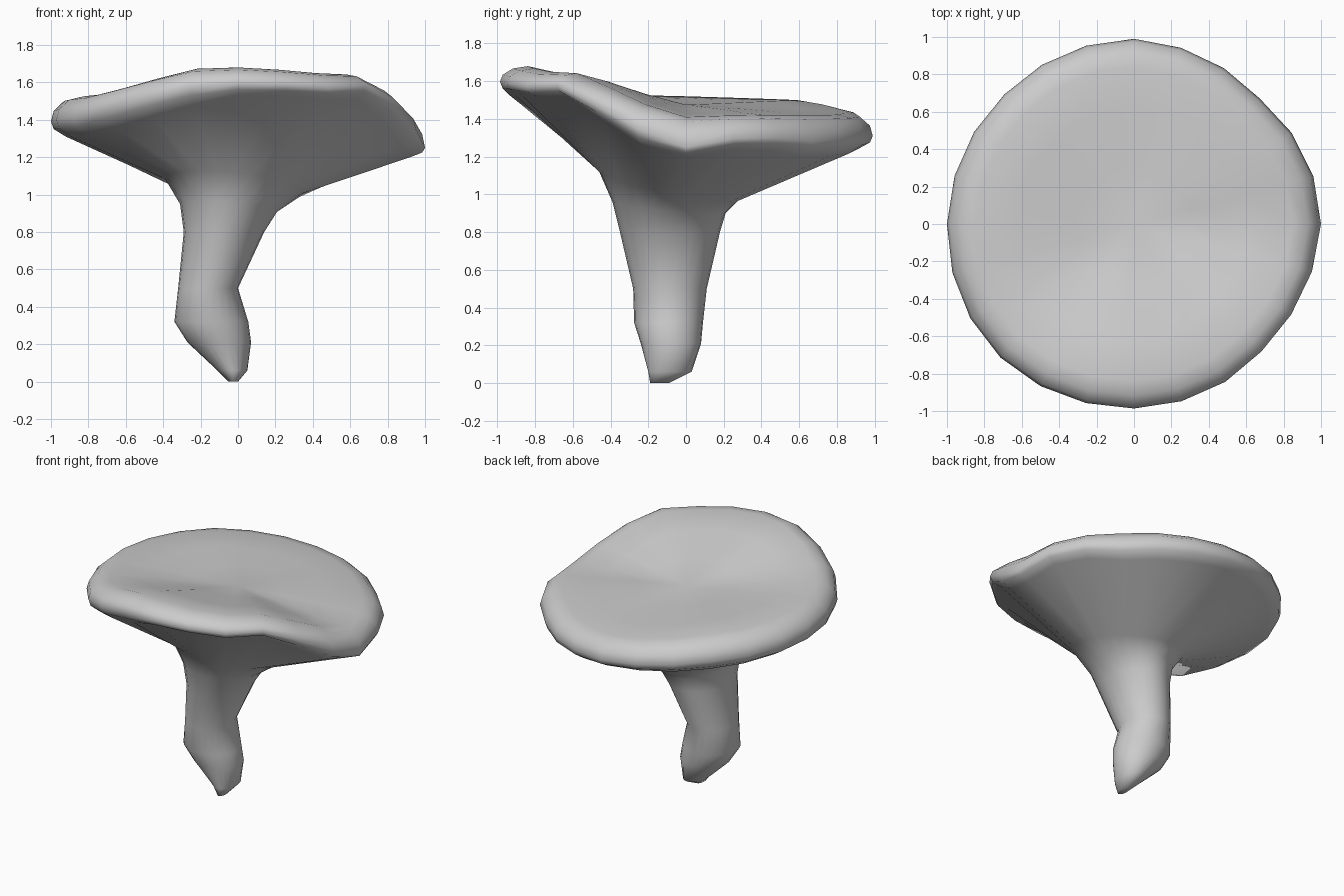
import bpy, bmesh
from math import sin, cos, radians

if "Cube" in bpy.data.objects:
    bpy.data.objects.remove(bpy.data.objects["Cube"])

N = 24

# cap rim heights by angle: angle, underside edge, outer edge, top edge, outer radius
RIM = [(0, 1.20, 1.25, 1.41, 1.0), (20, 1.25, 1.31, 1.42, 0.99), (45, 1.20, 1.28, 1.42, 0.95),
       (70, 1.21, 1.30, 1.42, 0.97), (90, 1.24, 1.31, 1.43, 0.99), (135, 1.28, 1.37, 1.50, 0.98),
       (180, 1.31, 1.39, 1.52, 1.0), (208, 1.31, 1.41, 1.53, 1.01), (225, 1.36, 1.46, 1.57, 1.01),
       (257, 1.49, 1.59, 1.68, 0.99), (275, 1.54, 1.60, 1.68, 0.985), (300, 1.51, 1.57, 1.65, 0.975),
       (320, 1.52, 1.58, 1.64, 0.96), (340, 1.28, 1.38, 1.50, 0.98), (360, 1.20, 1.25, 1.41, 1.0)]

# stem sections: xmin, xmax, ymin, ymax, z, tilt in x, tilt in y
STEM = [(-0.05, 0.00, -0.19, -0.09, 0.0, 0, 0),
        (-0.11, 0.05, -0.20, 0.03, 0.06, 0, 0),
        (-0.27, 0.07, -0.24, 0.08, 0.21, 0, 0),
        (-0.34, 0.055, -0.275, 0.09, 0.32, 0, 0),
        (-0.32, 0.00, -0.28, 0.11, 0.50, 0, 0),
        (-0.29, 0.14, -0.35, 0.18, 0.80, 0, 0),
        (-0.31, 0.21, -0.39, 0.21, 0.93, -0.02, -0.03),
        (-0.39, 0.34, -0.46, 0.28, 1.045, -0.04, -0.075)]


def rim(deg):
    for a, b in zip(RIM, RIM[1:]):
        if a[0] <= deg <= b[0]:
            t = (deg - a[0]) / (b[0] - a[0])
            return [p + (q - p) * t for p, q in zip(a[1:], b[1:])]


angles = [360 * i / N for i in range(N)]
rings = []

# stem rings, bottom to flare
for x0, x1, y0, y1, z, tx, ty in STEM:
    ring = []
    for d in angles:
        c, s = cos(radians(d)), sin(radians(d))
        ring.append(((x0 + x1) / 2 + (x1 - x0) / 2 * c,
                     (y0 + y1) / 2 + (y1 - y0) / 2 * s, z + tx * c + ty * s))
    rings.append(ring)

# cap rings: underside edge, rounded rim, dished top
CENTRE = 1.475
cap = [lambda l, o, t: (0.92, l), lambda l, o, t: (0.985, l * 0.5 + o * 0.5),
       lambda l, o, t: (1.0, o), lambda l, o, t: (0.985, o * 0.55 + t * 0.45),
       lambda l, o, t: (0.93, o * 0.15 + t * 0.85 + 0.0), lambda l, o, t: (0.85, t),
       lambda l, o, t: (0.62, t * 0.75 + CENTRE * 0.25),
       lambda l, o, t: (0.32, t * 0.35 + CENTRE * 0.65)]
for f in cap:
    ring = []
    for d in angles:
        low, out, top, rad = rim(d)
        r, z = f(low, out, top)
        ring.append((r * rad * cos(radians(d)), r * rad * sin(radians(d)), z))
    rings.append(ring)

# skin the rings
bm = bmesh.new()
vs = [[bm.verts.new(p) for p in ring] for ring in rings]
for a, b in zip(vs, vs[1:]):
    for i in range(N):
        j = (i + 1) % N
        bm.faces.new((a[i], a[j], b[j], b[i]))
bm.faces.new(vs[0][::-1])
tip = bm.verts.new((0, 0, CENTRE))
for i in range(N):
    bm.faces.new((vs[-1][i], vs[-1][(i + 1) % N], tip))
bmesh.ops.recalc_face_normals(bm, faces=bm.faces)
for f in bm.faces:
    f.smooth = True
me = bpy.data.meshes.new("mushroom")
bm.to_mesh(me)
bm.free()
obj = bpy.data.objects.new("mushroom", me)
bpy.context.collection.objects.link(obj)
